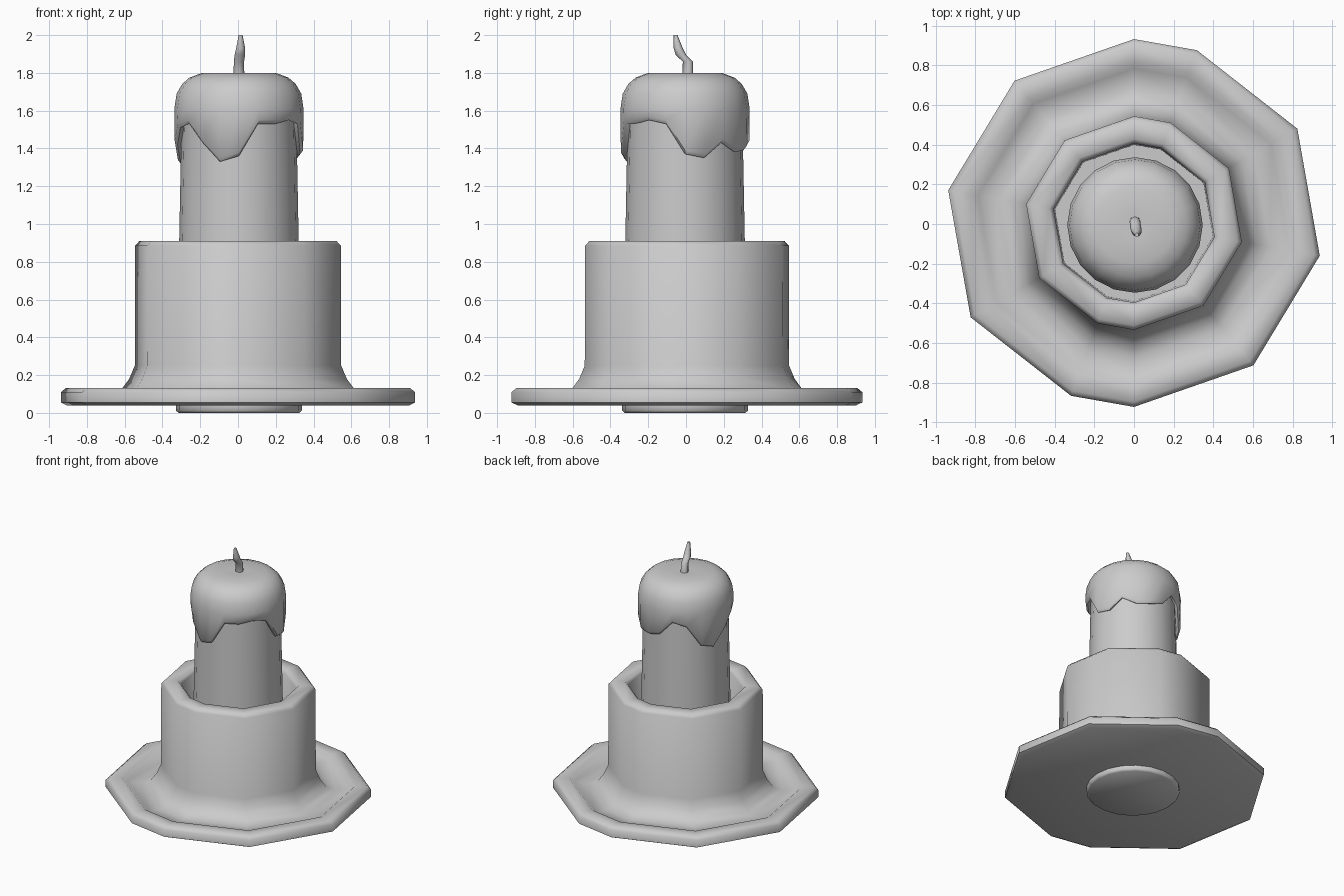
import bpy, bmesh
from math import sin, cos, radians
from mathutils import Vector

if "Cube" in bpy.data.objects:
    bpy.data.objects.remove(bpy.data.objects["Cube"])


def finish(name, bm, angle=50):
    bmesh.ops.recalc_face_normals(bm, faces=bm.faces[:])
    me = bpy.data.meshes.new(name)
    bm.to_mesh(me)
    bm.free()
    ob = bpy.data.objects.new(name, me)
    bpy.context.collection.objects.link(ob)
    bpy.ops.object.select_all(action='DESELECT')
    ob.select_set(True)
    bpy.context.view_layer.objects.active = ob
    bpy.ops.object.shade_smooth_by_angle(angle=radians(angle))
    return ob


def loft(name, rings, angle=50):
    """Skin a stack of point rings and cap both ends."""
    bm = bmesh.new()
    loops = [[bm.verts.new(p) for p in ring] for ring in rings]
    n = len(loops[0])
    for a, b in zip(loops, loops[1:]):
        for i in range(n):
            j = (i + 1) % n
            bm.faces.new((a[i], a[j], b[j], b[i]))
    bm.faces.new(loops[0][::-1])
    bm.faces.new(loops[-1])
    return finish(name, bm, angle)


def circle(r, z, n=20, cx=0.005, cy=-0.005):
    return [Vector((cx + r * sin(i * 2 * 3.14159265 / n),
                    cy - r * cos(i * 2 * 3.14159265 / n), z)) for i in range(n)]


# Holder: irregular ten-sided outline shared by saucer and cup
HALF = [(90, .975), (70, .975), (30, 1.0), (-10, 1.0), (-50, .985)]
OUTLINE = HALF + [(a - 180, f) for a, f in HALF]


def decagon(r, z):
    return [Vector((r * f * cos(radians(a)), 0.005 + r * f * sin(radians(a)), z))
            for a, f in OUTLINE]


holder_profile = [
    (.92, .04), (.952, .055), (.952, .11), (.925, .132), (.835, .132),
    (.80, .105), (.70, .095), (.63, .12), (.585, .18), (.555, .25),
    (.553, .885), (.53, .91), (.435, .91), (.412, .885), (.405, .14)]
loft("candle_holder", [decagon(r, z) for r, z in holder_profile])

# Candle body, its foot showing under the saucer
loft("candle", [circle(r, z) for r, z in
                [(.32, 0), (.333, .012), (.333, .04), (.302, 1.66)]])

# Melted wax cap with a dripping lower edge, starting at the front
drips = [1.36, 1.53, 1.53, 1.55, 1.53, 1.37, 1.35, 1.43, 1.38, 1.39,
         1.42, 1.53, 1.50, 1.35, 1.32, 1.42, 1.51, 1.53, 1.43, 1.33]


def drip_ring(r, lift):
    ring = circle(r, 0)
    for p, z in zip(ring, drips):
        p.z = z + lift
    return ring


loft("wax_cap", [circle(.295, 1.62), drip_ring(.300, .012), drip_ring(.325, 0),
                 drip_ring(.340, .02), circle(.342, 1.61), circle(.330, 1.69),
                 circle(.300, 1.742), circle(.262, 1.775), circle(.195, 1.80),
                 circle(.06, 1.795)])

# Bent wick
wick = [(.005, .0, 1.77, .029), (.005, .0, 1.86, .027), (.01, -.022, 1.895, .028),
        (.014, -.036, 1.93, .024), (.014, -.05, 2.0, .010)]
loft("wick", [circle(r, z, 8, x, y - .005 + .015 * (z < 1.87))
              for x, y, z, r in wick])
